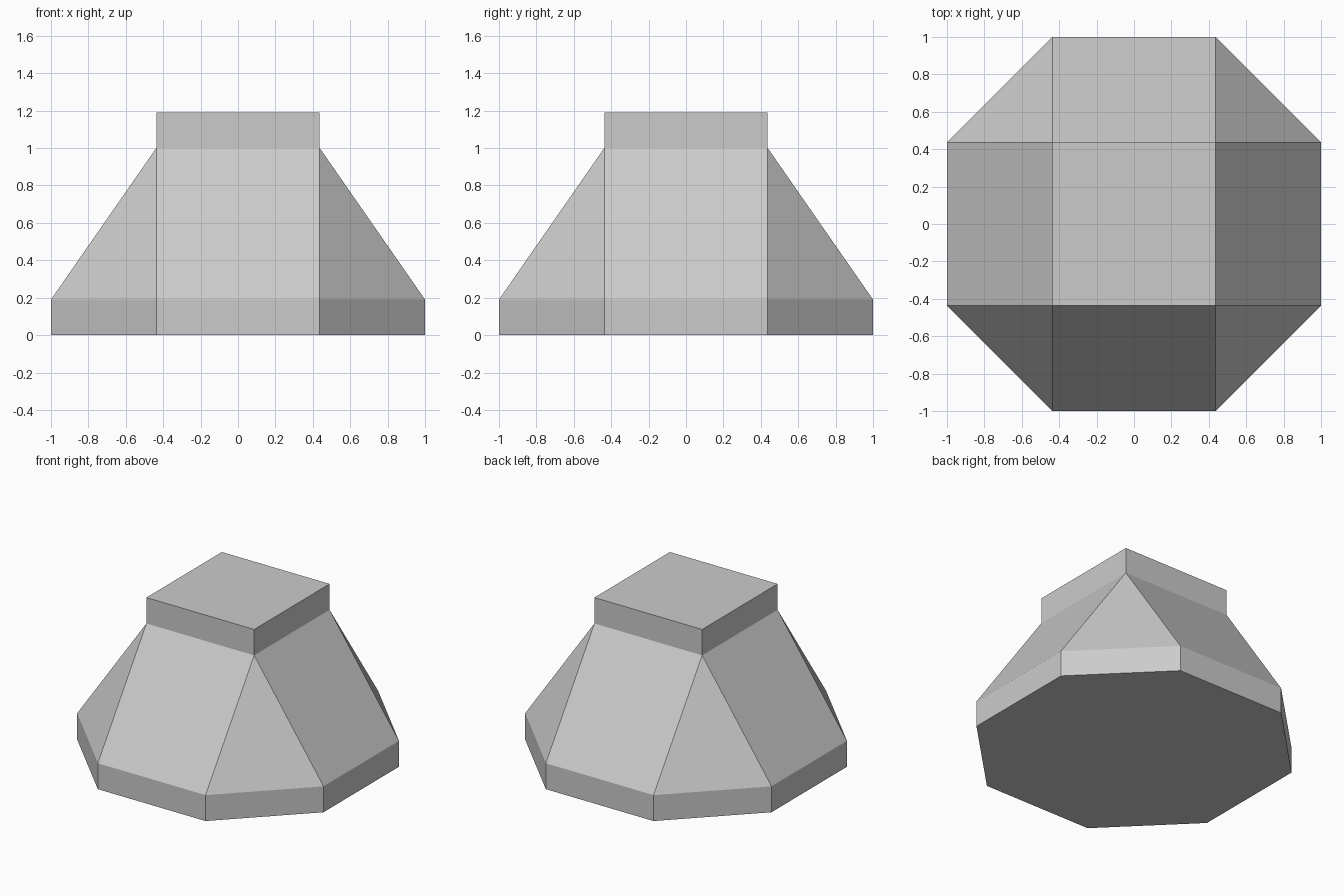
import bpy, bmesh

if "Cube" in bpy.data.objects:
    bpy.data.objects.remove(bpy.data.objects["Cube"])

R = 1.0      # half width of the octagonal base
S = 0.437    # half width of the square neck
SIGNS = [(1, 1), (-1, 1), (-1, -1), (1, -1)]


def ring(bm, half, z):
    """Eight points: two per corner, which coincide when half equals S."""
    pts = []
    for sx, sy in SIGNS:
        pair = [(sx * half, sy * S, z), (sx * S, sy * half, z)]
        pts += pair if sx * sy > 0 else pair[::-1]
    return [bm.verts.new(p) for p in pts]


bm = bmesh.new()

# octagonal plinth, sloped shoulder, square neck
rings = [ring(bm, h, z) for h, z in [(R, 0), (R, 0.19), (S, 1.0), (S, 1.19)]]
for low, high in zip(rings, rings[1:]):
    for i in range(8):
        j = (i + 1) % 8
        bm.faces.new((low[i], low[j], high[j], high[i]))

# closed bottom and top
bm.faces.new(rings[0][::-1])
bm.faces.new(rings[-1])

# merge the doubled neck corners so the corner slopes become triangles
bmesh.ops.remove_doubles(bm, verts=bm.verts, dist=0.0001)
bmesh.ops.recalc_face_normals(bm, faces=bm.faces)

mesh = bpy.data.meshes.new("octagon_to_square_base")
bm.to_mesh(mesh)
bm.free()
obj = bpy.data.objects.new("octagon_to_square_base", mesh)
bpy.context.collection.objects.link(obj)
